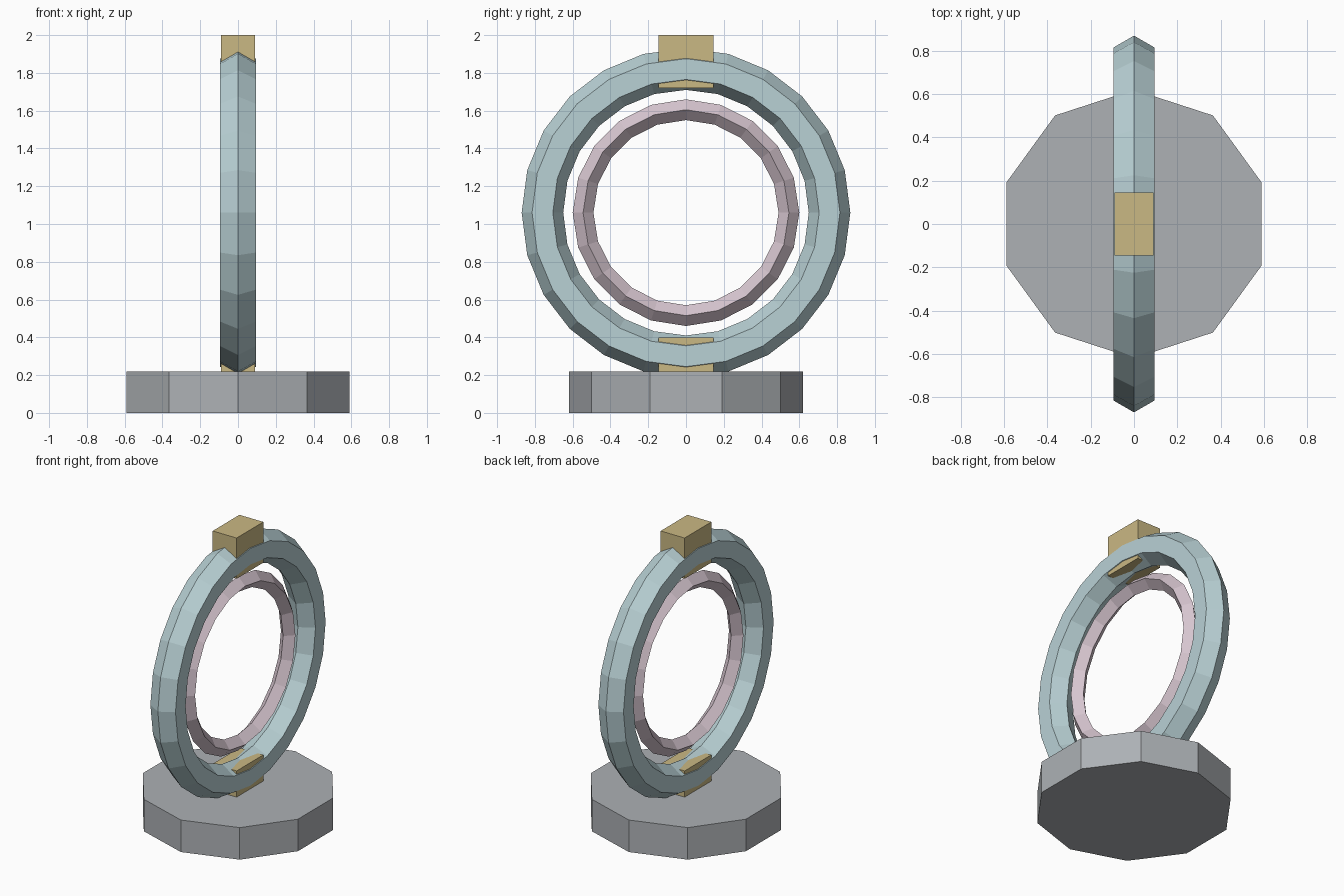
import bpy
import math

if "Cube" in bpy.data.objects:
    bpy.data.objects.remove(bpy.data.objects["Cube"])


def linear(c):
    c /= 255
    return c / 12.92 if c <= 0.04045 else ((c + 0.055) / 1.055) ** 2.4


def material(name, r, g, b):
    m = bpy.data.materials.new(name)
    m.diffuse_color = (linear(r), linear(g), linear(b), 1)
    m.use_nodes = True
    m.node_tree.nodes["Principled BSDF"].inputs["Base Color"].default_value = m.diffuse_color
    return m


def finish(name, mat):
    ob = bpy.context.object
    ob.name = name
    ob.data.materials.append(mat)
    return ob


def ring(name, mat, major, minor, segments, sides):
    # upright ring standing in the YZ plane
    bpy.ops.mesh.primitive_torus_add(
        major_radius=major, minor_radius=minor, major_segments=segments,
        minor_segments=sides, location=(0, 0, CENTRE),
        rotation=(0, math.pi / 2, 0))
    return finish(name, mat)


CENTRE = 1.06
stone = material("grey stone", 173, 177, 181)
teal = material("pale teal", 185, 209, 213)
pink = material("pale pink", 215, 198, 208)
gold = material("dull gold", 202, 184, 131)

# ten-sided base with a corner facing front and back
bpy.ops.mesh.primitive_cylinder_add(vertices=10, radius=0.62, depth=0.22,
                                    location=(0, 0, 0.11))
finish("base", stone)

# outer hexagonal-section ring and thin floating inner ring
ring("outer_ring", teal, 0.76, 0.11, 24, 6)
ring("inner_ring", pink, 0.545, 0.055, 20, 4)

# gold blocks clamped on the ring at top and bottom
for name, side in (("top_block", 1), ("bottom_block", -1)):
    bpy.ops.mesh.primitive_cube_add(size=1, location=(0, 0, CENTRE + side * 0.8))
    block = finish(name, gold)
    block.scale = (0.182, 0.29, 0.28)
